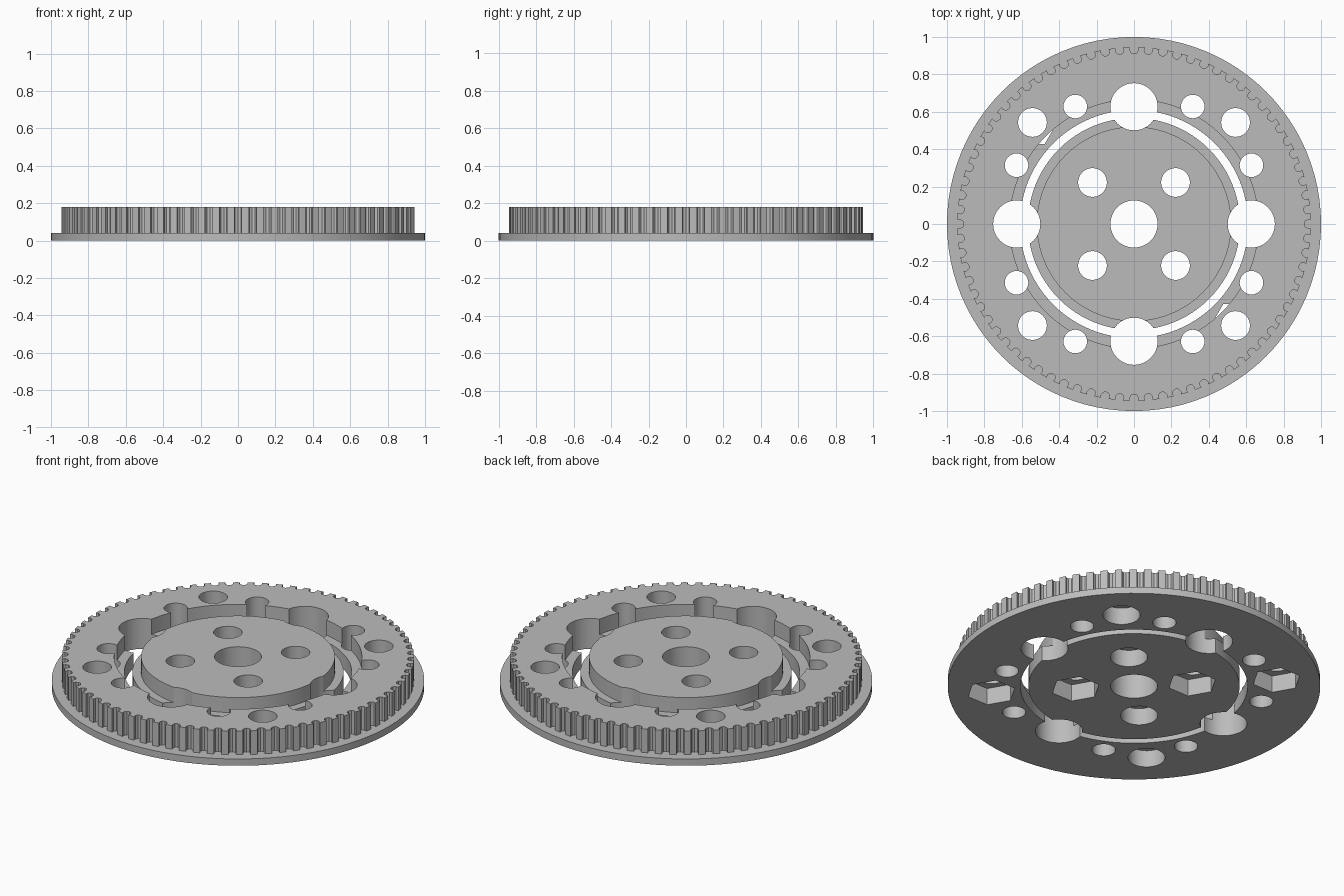
import bpy
import bmesh
from math import cos, sin, pi, radians

if "Cube" in bpy.data.objects:
    bpy.data.objects.remove(bpy.data.objects["Cube"], do_unlink=True)

THICK = 0.18      # full height
LEDGE = 0.09      # height of the interlocking steps
POCKET = 0.10     # depth of nut and screw pockets
TEETH = 76
RIM = 0.945

grey = bpy.data.materials.new("plain_grey")
grey.use_nodes = True
colour = (0.5, 0.5, 0.5, 1)
grey.diffuse_color = colour
grey.node_tree.nodes["Principled BSDF"].inputs["Base Color"].default_value = colour


def prism(name, outline, z0, z1):
    """Extrude a closed 2D outline between two heights."""
    bm = bmesh.new()
    face = bm.faces.new([bm.verts.new((x, y, z0)) for x, y in outline])
    top = bmesh.ops.extrude_face_region(bm, geom=[face])["geom"]
    for v in top:
        if isinstance(v, bmesh.types.BMVert):
            v.co.z = z1
    bmesh.ops.recalc_face_normals(bm, faces=bm.faces[:])
    mesh = bpy.data.meshes.new(name)
    bm.to_mesh(mesh)
    bm.free()
    mesh.materials.append(grey)
    obj = bpy.data.objects.new(name, mesh)
    bpy.context.scene.collection.objects.link(obj)
    return obj


def circle(r, x=0, y=0, n=32):
    return [(x + r * cos(2 * pi * i / n), y + r * sin(2 * pi * i / n)) for i in range(n)]


def combine(obj, other, operation):
    """Apply a boolean and discard the second solid."""
    mod = obj.modifiers.new("combine", 'BOOLEAN')
    mod.operation, mod.solver, mod.object = operation, 'EXACT', other
    graph = bpy.context.evaluated_depsgraph_get()
    mesh = bpy.data.meshes.new_from_object(obj.evaluated_get(graph))
    obj.modifiers.clear()
    obj.data = mesh
    bpy.data.objects.remove(other, do_unlink=True)


def cut(obj, outline, z0=-0.1, z1=0.3):
    combine(obj, prism("cutter", outline, z0, z1), 'DIFFERENCE')


def toothed_outline():
    """Flat lands with round grooves between them."""
    pts = []
    pitch = 2 * pi / TEETH
    groove, centre = 0.023, RIM - 0.012
    for i in range(TEETH):
        a = i * pitch
        for t in range(-120, 121, 40):
            # groove arc swept from one land to the next
            s = radians(t)
            radial, side = centre - groove * cos(s), groove * sin(s)
            pts.append((radial * cos(a) - side * sin(a), radial * sin(a) + side * cos(a)))
        pts.append((RIM * cos(a + pitch / 2), RIM * sin(a + pitch / 2)))
    return pts


def bolt_holes(obj, d):
    """Four diagonal holes: hex pockets on one diagonal, round on the other."""
    for sx in (-1, 1):
        for sy in (-1, 1):
            x, y = sx * d, sy * d
            cut(obj, circle(0.077, x, y))
            pocket = circle(0.132, x, y, 6) if sx != sy else circle(0.1, x, y)
            cut(obj, pocket, -0.1, POCKET)


def cardinal_holes(obj):
    for x, y in ((1, 0), (0, 1), (-1, 0), (0, -1)):
        cut(obj, circle(0.126, x * 0.627, y * 0.627, 48))


# Toothed outer ring with its flange
ring = prism("toothed_ring", toothed_outline(), 0, THICK)
combine(ring, prism("flange", circle(1, n=96), 0, 0.04), 'UNION')
cut(ring, circle(0.61, n=96))
cut(ring, circle(0.665, n=96), LEDGE)
cardinal_holes(ring)
bolt_holes(ring, 0.543)
for sx in (-1, 1):
    for sy in (-1, 1):
        for a, b in ((0.314, 0.628), (0.628, 0.314)):
            cut(ring, circle(0.063, sx * a, sy * b))

# Stepped centre disc, separated from the ring by a thin gap
disc = prism("centre_disc", circle(0.567, n=96), 0, LEDGE)
combine(disc, prism("disc_top", circle(0.52, n=96), LEDGE / 2, THICK), 'UNION')
cut(disc, circle(0.126, n=48))
cardinal_holes(disc)
bolt_holes(disc, 0.222)

# Smooth the round walls, keep the edges crisp
for obj in (ring, disc):
    bpy.ops.object.select_all(action='DESELECT')
    obj.select_set(True)
    bpy.context.view_layer.objects.active = obj
    bpy.ops.object.shade_smooth_by_angle(angle=radians(20))
